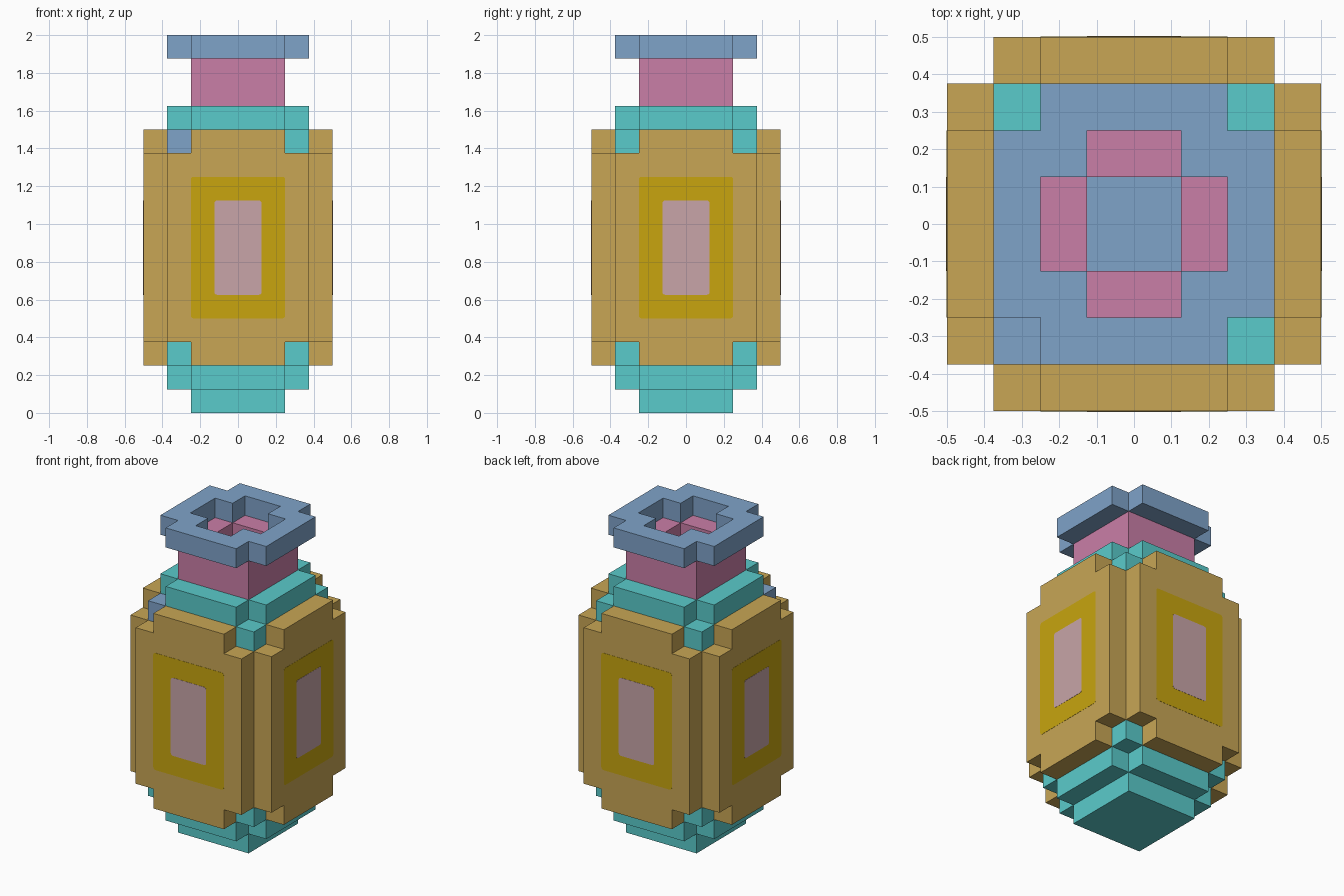
import bpy, bmesh
from math import pi
from mathutils import Matrix

cube = bpy.data.objects.get("Cube")
if cube:
    bpy.data.objects.remove(cube, do_unlink=True)

U = 0.125  # block size


def material(name, rgb):
    lin = [(c / 255 / 12.92) if c < 11 else ((c / 255 + 0.055) / 1.055) ** 2.4 for c in rgb]
    m = bpy.data.materials.new(name)
    m.use_nodes = True
    m.diffuse_color = (*lin, 1)
    bsdf = m.node_tree.nodes["Principled BSDF"]
    bsdf.inputs["Base Color"].default_value = (*lin, 1)
    bsdf.inputs["Roughness"].default_value = 0.8
    return m


TAN = material("tan", (200, 166, 85))
TEAL = material("teal", (90, 203, 203))
BLUE = material("blue", (127, 163, 201))
PINK = material("pink", (202, 126, 167))
GOLD = material("gold", (200, 165, 15))
ROSE = material("pale rose", (200, 165, 168))


def rect(w, h):
    return [(w, -h), (w, h), (-w, h), (-w, -h)]


def notched(w, h, n=1):
    """Rectangle outline with a square notch cut from each corner."""
    a, b = w - n, h - n
    return [(a, -h), (a, -b), (w, -b), (w, b), (a, b), (a, h),
            (-a, h), (-a, b), (-w, b), (-w, -b), (-a, -b), (-a, -h)]


def prism(name, outline, low, high, mat, hole=None, place=None, rounding=0):
    """Extrude an outline, given in blocks, optionally with a matching hole."""
    bm = bmesh.new()

    def loop(points, z):
        return [bm.verts.new((x * U, y * U, z * U)) for x, y in points]

    def bridge(a, b):
        for i in range(len(a)):
            j = (i + 1) % len(a)
            bm.faces.new((a[i], a[j], b[j], b[i]))

    bottom, top = loop(outline, low), loop(outline, high)
    bridge(bottom, top)
    if hole:
        hole_bottom, hole_top = loop(hole, low), loop(hole, high)
        bridge(hole_top, hole_bottom)
        bridge(top, hole_top)
        bridge(hole_bottom, bottom)
    else:
        bm.faces.new(top)
        bm.faces.new(bottom[::-1])
    if rounding:
        bm.edges.ensure_lookup_table()
        sides = [e for e in bm.edges if abs(e.verts[0].co.z - e.verts[1].co.z) > 1e-6]
        bmesh.ops.bevel(bm, geom=sides, offset=rounding, segments=3,
                        profile=0.5, affect='EDGES')
    if place:
        bm.transform(place)
    bmesh.ops.recalc_face_normals(bm, faces=bm.faces)
    mesh = bpy.data.meshes.new(name)
    bm.to_mesh(mesh)
    bm.free()
    mesh.materials.append(mat)
    obj = bpy.data.objects.new(name, mesh)
    bpy.context.collection.objects.link(obj)
    return obj


# Stepped foot
prism("foot", rect(2, 2), 0, 1, TEAL)
prism("lower_collar", notched(3, 3), 1, 2, TEAL)
prism("base_slab", rect(3, 3), 2, 3, TEAL)

# Body, filled to the shoulder
prism("body_core", rect(3, 3), 3, 11, TAN)
prism("filling", notched(3, 3), 11, 12, BLUE)

# Shoulder corner blocks, one of them blue
for sx, x_name in ((-1, "right"), (1, "left")):
    for sy, y_name in ((-1, "front"), (1, "back")):
        shift = Matrix.Translation((sx * 2.5 * U, sy * 2.5 * U, 0))
        odd = sx < 0 and sy < 0
        prism(f"shoulder_block_{y_name}_{x_name}", rect(0.5, 0.5), 11, 12,
              BLUE if odd else TEAL, place=shift)

# Collar, neck and open lip
prism("upper_collar", notched(3, 3), 12, 13, TEAL, hole=notched(2, 2))
prism("neck", rect(2, 2), 13, 15, PINK, hole=rect(1, 1))
prism("lip", notched(3, 3), 15, 16, BLUE, hole=notched(2, 2))

# Side plates with painted panels, turned around the body
for i, side in enumerate(("front", "left", "back", "right")):
    place = (Matrix.Rotation(i * pi / 2, 4, 'Z')
             @ Matrix.Translation((0, 0, 7 * U))
             @ Matrix.Rotation(pi / 2, 4, 'X'))
    prism(f"{side}_plate", notched(3, 5), 3, 4, TAN, place=place)
    prism(f"{side}_panel", rect(2, 3), 3.99, 4.01, GOLD, place=place, rounding=0.015)
    prism(f"{side}_panel_centre", rect(1, 2), 3.99, 4.02, ROSE, place=place, rounding=0.015)
